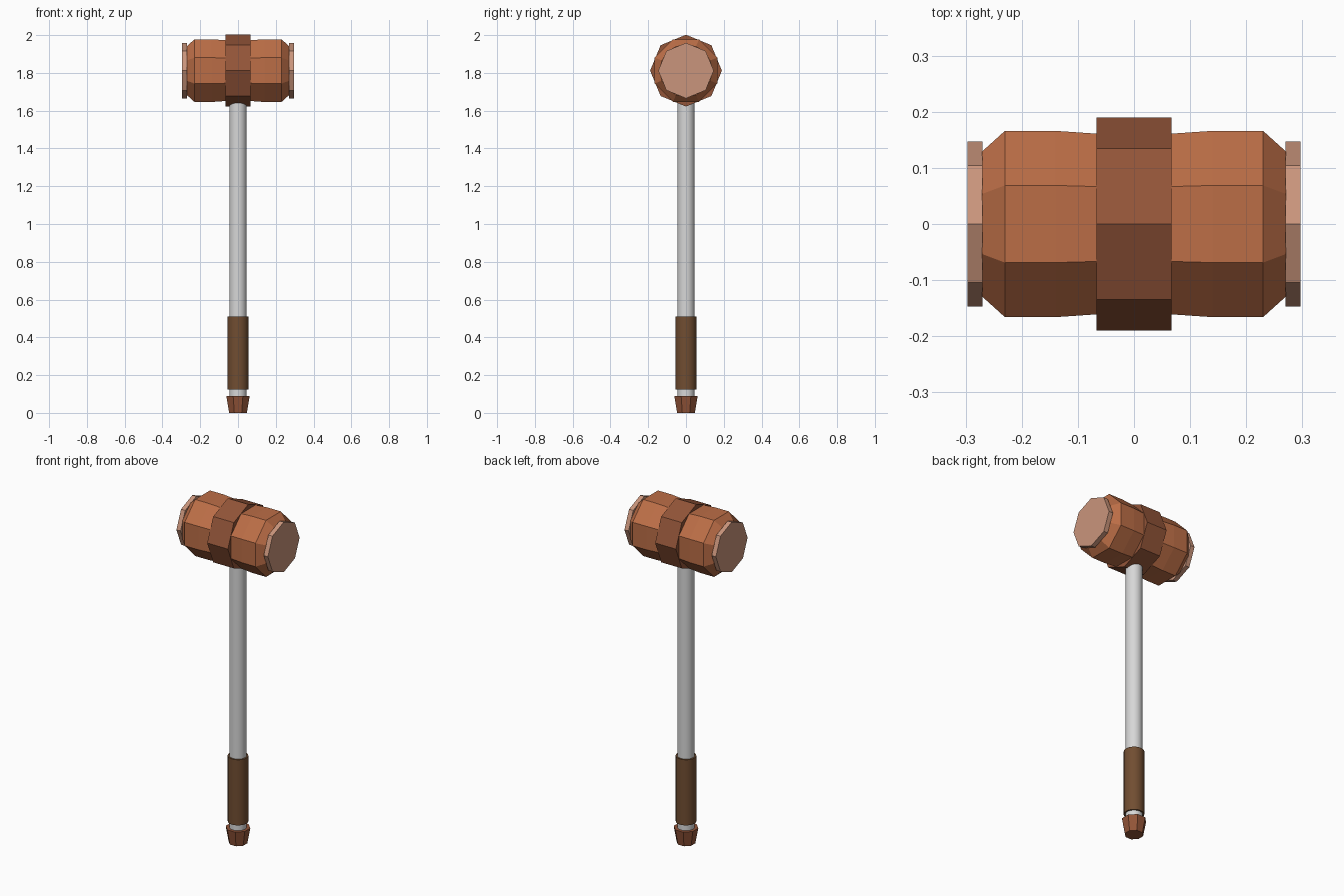
import bpy
import math
from math import pi
from mathutils import Matrix

cube = bpy.data.objects.get("Cube")
if cube:
    bpy.data.objects.remove(cube, do_unlink=True)


def material(name, rgb):
    m = bpy.data.materials.new(name)
    m.use_nodes = True
    color = (*rgb, 1)
    m.diffuse_color = color
    m.node_tree.nodes["Principled BSDF"].inputs["Base Color"].default_value = color
    return m


def turned(name, profile, sides, mat, phase=0, matrix=Matrix(), smooth=False):
    """Closed solid of revolution about local z; profile is (radius, height) pairs."""
    verts, faces = [], []
    for r, h in profile:
        for i in range(sides):
            a = phase + 2 * pi * i / sides
            verts.append((r * math.cos(a), r * math.sin(a), h))
    for k in range(len(profile) - 1):
        for i in range(sides):
            j = (i + 1) % sides
            low, high = k * sides, (k + 1) * sides
            faces.append((low + i, low + j, high + j, high + i))
    faces.append(tuple(reversed(range(sides))))
    faces.append(tuple(range(len(verts) - sides, len(verts))))
    mesh = bpy.data.meshes.new(name)
    mesh.from_pydata(verts, [], faces)
    mesh.transform(matrix)
    mesh.materials.append(mat)
    obj = bpy.data.objects.new(name, mesh)
    bpy.context.collection.objects.link(obj)
    if smooth:
        bpy.ops.object.select_all(action="DESELECT")
        obj.select_set(True)
        bpy.context.view_layer.objects.active = obj
        bpy.ops.object.shade_smooth_by_angle(angle=math.radians(40))
    return obj


wood = material("warm wood", (0.50, 0.155, 0.062))
dark_wood = material("dark wood", (0.29, 0.09, 0.04))
pale_wood = material("pale wood", (0.59, 0.30, 0.20))
metal = material("light grey metal", (0.68, 0.68, 0.68))
leather = material("brown leather", (0.165, 0.075, 0.031))

HALF = pi / 8                       # half a side of an octagon
FLAT = 1 / math.cos(HALF)           # apothem to corner radius
head_axis = Matrix.Translation((0, 0, 1.812)) @ Matrix.Rotation(pi / 2, 4, "Y")

# Handle, grip and pommel
turned("handle", [(0.046, 0.08), (0.046, 1.68)], 24, metal, smooth=True)
turned("grip", [(0.055, 0.125), (0.055, 0.51)], 24, leather, smooth=True)
turned("pommel", [(0.047 * FLAT, 0), (0.062 * FLAT, 0.09)], 8, dark_wood, HALF)

# Head barrel with flat sides up, pinched at the middle and chamfered at the ends
half = [(0.161, 0.067), (0.166, 0.14), (0.166, 0.23), (0.129, 0.271)]
barrel = [(r, -x) for r, x in reversed(half)] + half
turned("head_barrel", [(r * FLAT, x) for r, x in barrel], 8, wood, HALF, head_axis)

# Central band and striking faces with corners up
turned("head_band", [(0.19, -0.067), (0.19, 0.067)], 8, dark_wood, 0, head_axis)
for side, sign in (("left", 1), ("right", -1)):
    ends = sorted((sign * 0.27, sign * 0.297))
    turned(side + "_striking_face", [(0.147, x) for x in ends], 8, pale_wood, 0, head_axis)
